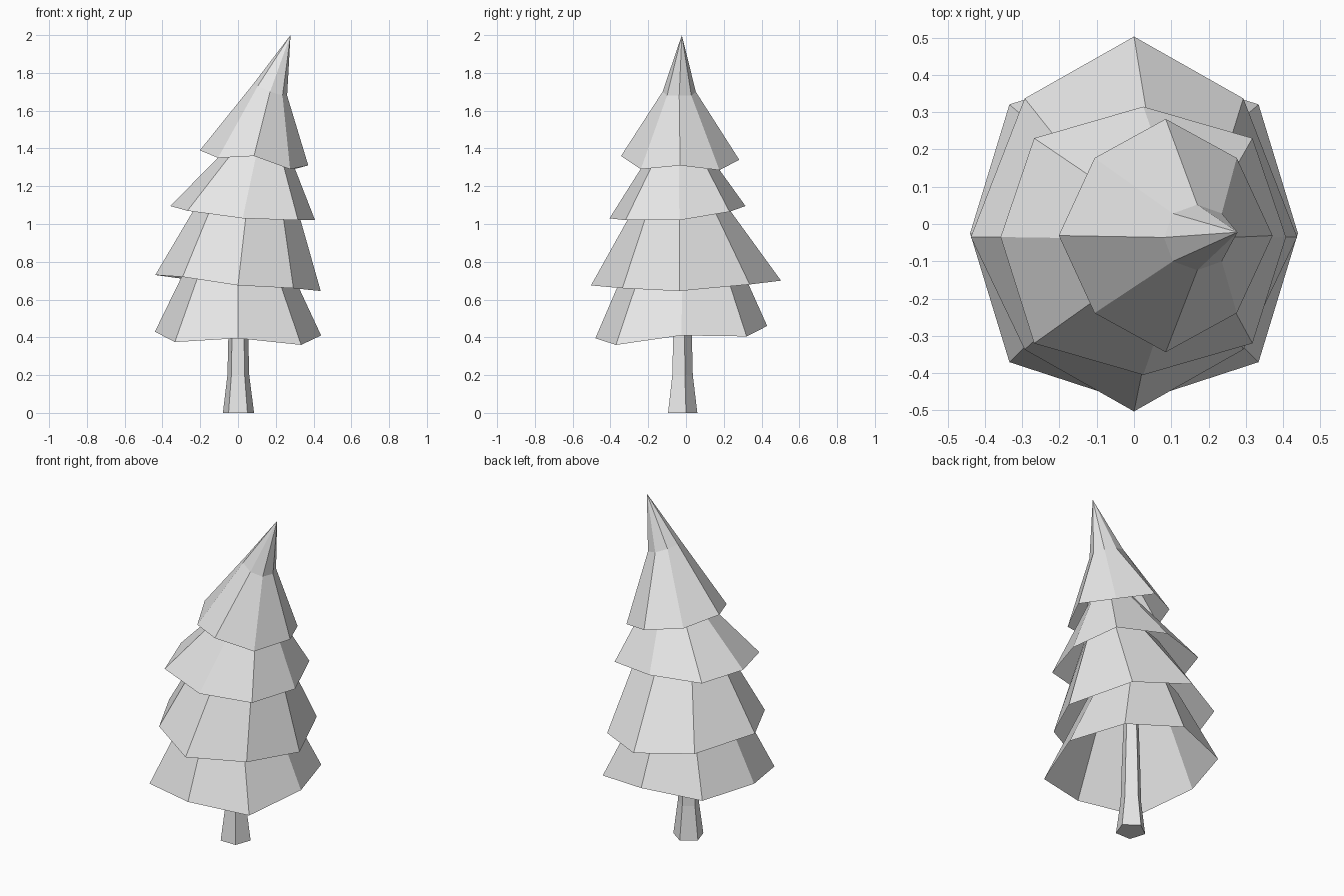
import bpy
import bmesh
from math import cos, sin, pi

cube = bpy.data.objects.get("Cube")
if cube:
    bpy.data.objects.remove(cube, do_unlink=True)

# One plain grey for the whole tree
grey = bpy.data.materials.new("light_grey")
grey.use_nodes = True
colour = (0.8, 0.8, 0.8, 1)
grey.diffuse_color = colour
for node in grey.node_tree.nodes:
    if node.type == 'BSDF_PRINCIPLED':
        node.inputs["Base Color"].default_value = colour


def ring(center, radii, heights, diagonal=0.71, side_y=None):
    """Eight points from +x counter-clockwise; diagonal scales the corner points."""
    points = []
    for i, z in enumerate(heights):
        angle = i * pi / 4
        stretch = diagonal / sin(pi / 4) if i % 2 else 1
        x = center[0] + radii[0] * cos(angle) * stretch
        y = center[1] + radii[1] * sin(angle) * stretch
        if side_y is not None and i % 4 == 0:
            y = side_y
        points.append((x, y, z))
    return points


def flat_ring(center, radii, height):
    return ring(center, radii, [height] * 8)


def loft(name, rings, tip=None, cap_top=False, cap_bottom=False):
    """Skin the rings from bottom to top with flat faces."""
    bm = bmesh.new()
    loops = [[bm.verts.new(p) for p in points] for points in rings]
    count = len(loops[0])
    for low, high in zip(loops, loops[1:]):
        for i in range(count):
            j = (i + 1) % count
            bm.faces.new((low[i], low[j], high[j], high[i]))
    if tip:
        apex = bm.verts.new(tip)
        for i in range(count):
            bm.faces.new((loops[-1][i], loops[-1][(i + 1) % count], apex))
    if cap_top:
        bm.faces.new(loops[-1])
    if cap_bottom:
        bm.faces.new(list(reversed(loops[0])))
    mesh = bpy.data.meshes.new(name)
    bm.to_mesh(mesh)
    bm.free()
    mesh.materials.append(grey)
    obj = bpy.data.objects.new(name, mesh)
    bpy.context.collection.objects.link(obj)
    return obj


# Trunk: tapering five-sided post reaching up inside the foliage
outline = [(-0.05, -0.095), (0.05, -0.095), (0.085, 0), (0, 0.06), (-0.08, 0)]
sections = [(0, 1), (0.2, 0.7), (0.4, 0.64), (0.84, 0.45)]
trunk_rings = []
for z, scale in sections:
    trunk_rings.append([(x * scale, -0.02 + (y + 0.02) * scale, z) for x, y in outline])
loft("trunk", trunk_rings, cap_top=True, cap_bottom=True)

# Foliage: hollow skirts with uneven rims, open underneath
loft("bottom_branches", [
    ring((0, -0.025), (0.44, 0.455),
         [0.41, 0.405, 0.46, 0.43, 0.43, 0.375, 0.395, 0.36], 0.76),
    flat_ring((0, -0.015), (0.235, 0.27), 0.85)], cap_top=True)

loft("lower_branches", [
    ring((0, 0), (0.438, 0.503),
         [0.645, 0.68, 0.7, 0.71, 0.73, 0.72, 0.675, 0.66], 0.67, side_y=-0.035),
    flat_ring((0.06, -0.035), (0.22, 0.175), 1.2)], cap_top=True)

loft("upper_branches", [
    ring((0.025, -0.045), (0.383, 0.36),
         [1.02, 1.065, 1.095, 1.09, 1.095, 1.07, 1.03, 1.02], 0.765, side_y=-0.035),
    flat_ring((0.115, -0.04), (0.125, 0.1), 1.45)], cap_top=True)

# Top skirt narrows to a bent, leaning tip
loft("top_branches", [
    ring((0.085, -0.031), (0.287, 0.313),
         [1.31, 1.285, 1.34, 1.36, 1.39, 1.35, 1.36, 1.29], 0.665),
    ring((0.17, -0.036), (0.09, 0.088),
         [1.68, 1.68, 1.7, 1.73, 1.74, 1.73, 1.7, 1.68], 0.73)],
    tip=(0.278, -0.022, 2))
